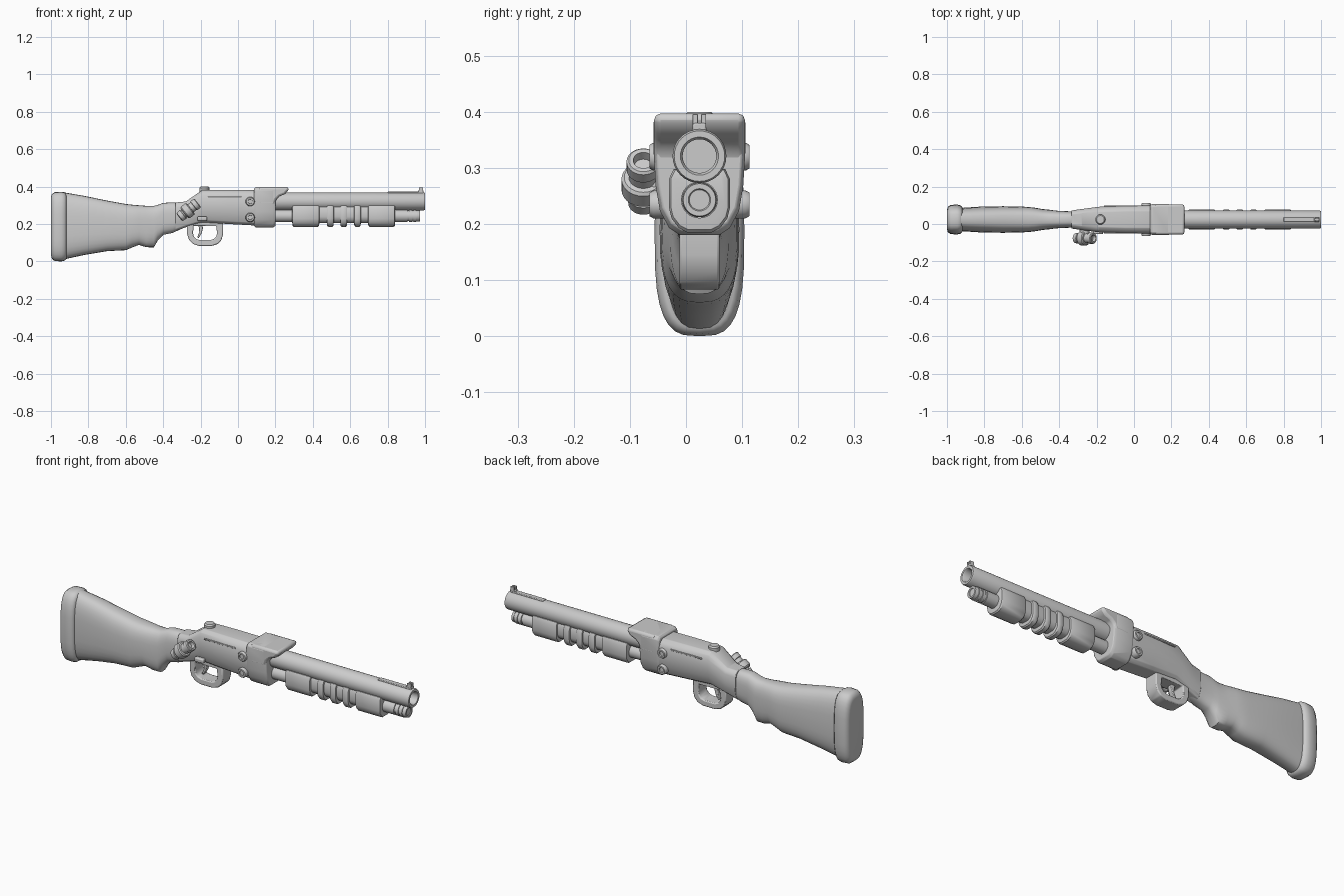
import bpy, bmesh, math
from mathutils import Vector

CY = 0.024  # centre plane of the gun


def finish(name, bm, bevel=0.0, angle=35, segs=2):
    bmesh.ops.recalc_face_normals(bm, faces=bm.faces)
    me = bpy.data.meshes.new(name)
    bm.to_mesh(me)
    bm.free()
    for p in me.polygons:
        p.use_smooth = True
    me.set_sharp_from_angle(angle=math.radians(angle))
    ob = bpy.data.objects.new(name, me)
    bpy.context.collection.objects.link(ob)
    if bevel:
        m = ob.modifiers.new("bevel", 'BEVEL')
        m.width, m.segments, m.limit_method = bevel, segs, 'ANGLE'
        m.angle_limit = math.radians(30)
    return ob


def loft(name, rings, bevel=0.0, angle=35, closed=False):
    bm = bmesh.new()
    vs = [[bm.verts.new(p) for p in r] for r in rings]
    n = len(vs[0])
    pairs = list(zip(vs, vs[1:])) + ([(vs[-1], vs[0])] if closed else [])
    for a, b in pairs:
        for i in range(n):
            j = (i + 1) % n
            bm.faces.new((a[i], a[j], b[j], b[i]))
    if not closed:
        bm.faces.new(vs[0])
        bm.faces.new(vs[-1])
    return finish(name, bm, bevel, angle)


def lathe(name, profile, centre, axis=(1, 0, 0), n=32):
    q = Vector(axis).to_track_quat('Z', 'Y')
    c = Vector(centre)
    rings = [[c + q @ Vector((r * math.cos(2 * math.pi * i / n), r * math.sin(2 * math.pi * i / n), t))
              for i in range(n)] for t, r in profile]
    return loft(name, rings)


def oval(x, lo, hi, hw, e=2.8, n=32):
    # superellipse cross-section in the YZ plane
    out = []
    for i in range(n):
        a = 2 * math.pi * i / n
        c, s = math.cos(a), math.sin(a)
        z = math.copysign(abs(s) ** (2 / e), s)
        y = math.copysign(abs(c) ** (2 / e), c)
        out.append((x, CY + hw * y, (lo + hi) / 2 + (hi - lo) / 2 * z))
    return out


def shaped(x, lo, hi, hw, shape):
    # mirrored cross-section from (height fraction, width fraction) pairs
    right = [(x, CY + hw * w, lo + (hi - lo) * v) for v, w in shape]
    left = [(x, CY - hw * w, lo + (hi - lo) * v) for v, w in reversed(shape)]
    return right + left


def prism(name, pts, hw, bevel, y=CY):
    return loft(name, [[(x, y + s * hw, z) for x, z in pts] for s in (-1, 1)], bevel)


def box(name, x0, x1, z0, z1, hw, y=CY, bevel=0.003):
    return prism(name, [(x0, z0), (x1, z0), (x1, z1), (x0, z1)], hw, bevel, y)


# Butt stock with finger swells and wrist
stock = [(-.925, .012, .368, .062), (-.82, .035, .35, .069), (-.7, .055, .325, .071),
         (-.6, .06, .307, .069), (-.565, .075, .303, .067), (-.53, .088, .30, .063),
         (-.49, .076, .297, .056), (-.45, .075, .297, .052), (-.43, .11, .302, .049),
         (-.40, .142, .313, .046), (-.35, .152, .315, .044), (-.29, .18, .31, .044)]
loft("stock", [oval(*r) for r in stock], angle=50)

# Rounded butt pad
pad = [(-1, .035, .34, .052), (-.995, .014, .36, .068), (-.98, .002, .37, .078),
       (-.945, .0, .372, .08), (-.928, .004, .37, .076), (-.918, .014, .36, .066)]
loft("butt_pad", [oval(*r, e=3.2) for r in pad], angle=50)

# Receiver with sloping tang
body = [(0, .5), (.07, .74), (.3, .95), (.5, 1), (.82, 1), (.93, .86), (1, .6)]
rec = [(-.335, .162, .315, .048), (-.28, .182, .32, .056), (-.19, .208, .382, .068),
       (-.05, .2, .382, .074), (.13, .19, .38, .076)]
loft("receiver", [shaped(*r, body) for r in rec], bevel=.003)

# Collar round the barrel root, with a forward hood
ring = [(0, .42), (.06, .66), (.2, .86), (.4, .95), (.7, 1), (.93, 1), (1, .85)]
col = [(.085, .19, .388, .076), (.095, .18, .397, .082), (.185, .18, .397, .082), (.2, .19, .388, .076)]
loft("collar", [shaped(*r, ring) for r in col], bevel=.003)
prism("collar_hood", [(.11, .30), (.195, .30), (.203, .33), (.222, .348), (.252, .36), (.268, .38),
                      (.272, .397), (.11, .397)], .081, .012)

# Barrel with bore
lathe("barrel", [(.1, .048), (.993, .048), (1, .045), (1, .034), (.994, .030), (.93, .030)], (0, CY, .321))
# Magazine tube and ridged cap
lathe("magazine_tube", [(.15, .033), (.905, .033), (.905, .028), (.915, .028), (.915, .033), (.93, .033),
                        (.93, .029), (.937, .029), (.937, .033), (.952, .033), (.952, .029), (.958, .029),
                        (.958, .031), (.972, .029), (.972, .02), (.968, .018)], (0, CY, .243))

# Pump foregrip: two blocks and three ribs over a thinner core
grip = [(0, .4), (.07, .68), (.22, .92), (.38, 1), (.85, 1), (1, .85)]
rings = []
for a, b in [(.29, .435), (.475, .512), (.547, .584), (.62, .657), (.695, .84)]:
    rings += [(a, .206, .292, .044), (a + .002, .19, .296, .051), (a + .008, .185, .298, .054),
              (b - .008, .185, .298, .054), (b - .002, .19, .296, .051), (b, .206, .292, .044)]
loft("pump_foregrip", [shaped(*r, grip) for r in rings])

# Sight rib and notched front sight
box("sight_rib", .8, .99, .355, .373, .013)
box("front_sight_base", .963, .992, .365, .38, .012)
for i, s in enumerate((-1, 1)):
    box("front_sight_ear_%d" % i, .968, .99, .375, .396, .0045, CY + s * .0075, .001)

# Trigger guard: closed strap loop
outer = [(-.272, .215), (-.272, .145), (-.262, .115), (-.24, .093), (-.21, .083), (-.14, .083),
         (-.108, .093), (-.088, .115), (-.08, .145), (-.08, .205)]
inner = [(-.238, .19), (-.24, .15), (-.236, .133), (-.226, .121), (-.205, .114), (-.146, .114),
         (-.128, .12), (-.116, .134), (-.112, .15), (-.116, .19)]
loops = [[(x, CY + s * .036, z) for x, z in pts]
         for pts, s in ((outer, -1), (outer, 1), (inner, 1), (inner, -1))]
loft("trigger_guard", loops, .005, closed=True)
prism("trigger", [(-.222, .21), (-.19, .21), (-.188, .175), (-.195, .15), (-.21, .125), (-.219, .128),
                  (-.207, .155), (-.208, .18)], .012, .003)

# Top button and side safety catch
lathe("top_button", [(.37, .021), (.374, .027), (.393, .027), (.4, .021)], (-.18, CY, 0), (0, 0, 1), 20)
box("safety_catch", -.217, -.165, .217, .24, .012, CY - .066, .006)

# Receiver bolts on both sides, and slim side panels
for s in (-1, 1):
    tag = "left" if s > 0 else "right"
    for z in (.235, .32):
        lathe("bolt_%s_%d" % (tag, z * 1000),
              [(.06, .025), (.082, .025), (.089, .021), (.089, .013), (.083, .012)],
              (.065, CY, z), (0, s, 0), 20)
    box("side_panel_" + tag, -.16, .02, .345, .352, .003, CY + s * .073, .001)

# Small angled cylinder clamped to the side of the wrist
lathe("side_cylinder", [(-.064, .02), (-.06, .027), (-.038, .029), (-.036, .025), (-.03, .025), (-.028, .034),
                        (-.022, .039), (.008, .039), (.013, .034), (.014, .026), (.034, .026), (.036, .03),
                        (.058, .03), (.062, .026), (.062, .018), (.045, .016)],
      (-.264, -.076, .275), (.78, 0, .62), 28)
lathe("side_cylinder_mount", [(0, .026), (.085, .026)], (-.265, -.07, .27), (0, 1, 0), 20)
